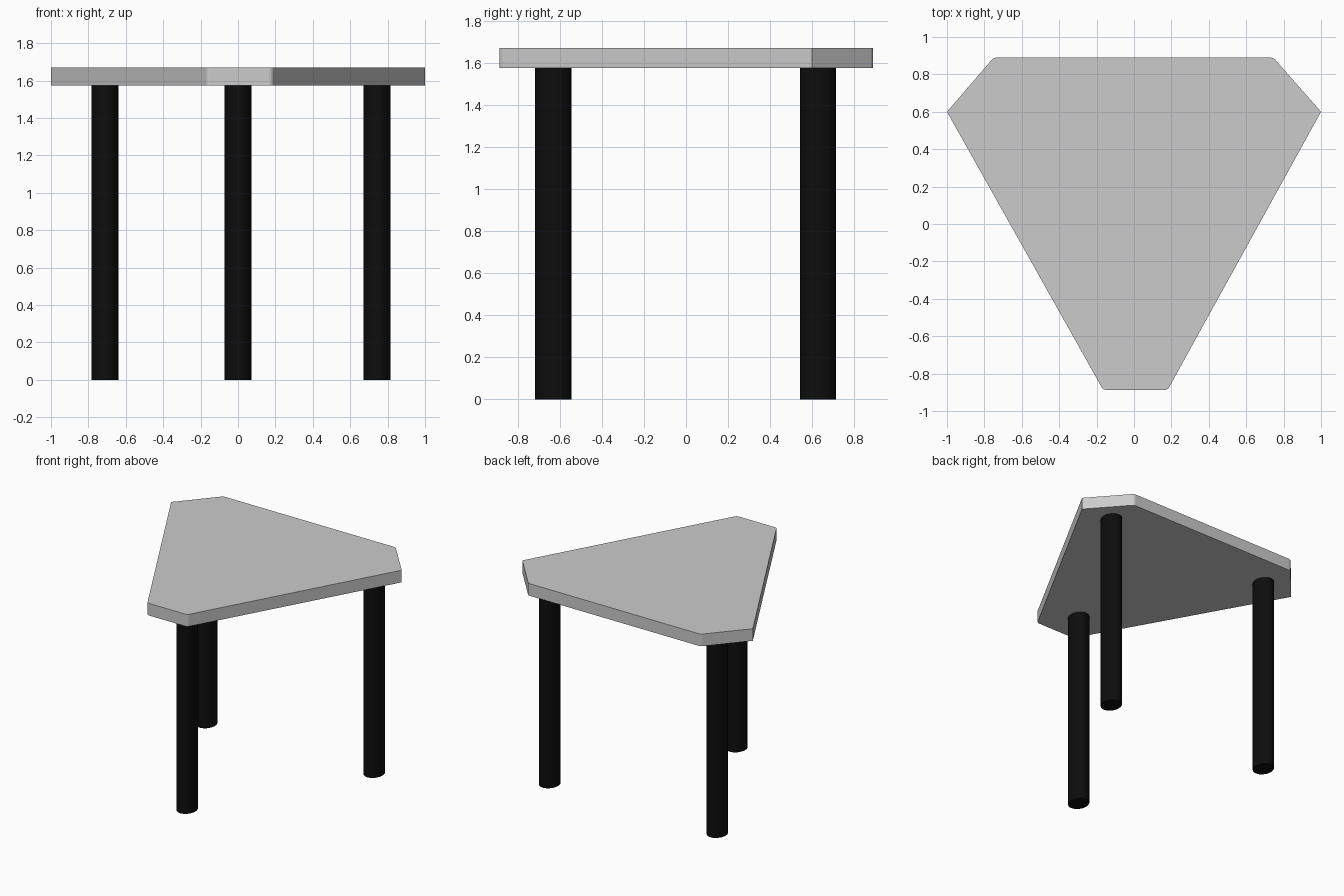
import bpy, bmesh

if "Cube" in bpy.data.objects:
    bpy.data.objects.remove(bpy.data.objects["Cube"])

TOP_LOW, TOP_HIGH = 1.575, 1.67

# Tabletop: six-sided slab, four of its corners very slightly rounded
outline = [(-0.165, -0.887), (0.18, -0.887), (1.0, 0.6),
           (0.745, 0.89), (-0.75, 0.89), (-1.0, 0.6)]
bm = bmesh.new()
face = bm.faces.new([bm.verts.new((x, y, TOP_LOW)) for x, y in outline])
rounded = [v for v in face.verts if abs(v.co.x) < 0.9]
bmesh.ops.bevel(bm, geom=rounded, offset=0.014, segments=2, profile=0.5,
                affect='VERTICES')
extruded = bmesh.ops.extrude_face_region(bm, geom=bm.faces[:])
verts = [g for g in extruded["geom"] if isinstance(g, bmesh.types.BMVert)]
bmesh.ops.translate(bm, verts=verts, vec=(0, 0, TOP_HIGH - TOP_LOW))
bmesh.ops.recalc_face_normals(bm, faces=bm.faces[:])
mesh = bpy.data.meshes.new("tabletop")
bm.to_mesh(mesh)
bm.free()
bpy.context.collection.objects.link(bpy.data.objects.new("tabletop", mesh))

# Legs: three black, slightly oval columns
black = bpy.data.materials.new("black")
black.diffuse_color = (0.004, 0.004, 0.004, 1)
black.use_nodes = True
black.node_tree.nodes["Principled BSDF"].inputs["Base Color"].default_value = black.diffuse_color


def leg(name, x, y):
    bpy.ops.mesh.primitive_cylinder_add(vertices=32, radius=1, depth=TOP_LOW,
                                        location=(x, y, TOP_LOW / 2))
    obj = bpy.context.object
    obj.name = name
    obj.scale = (0.072, 0.086, 1)
    bpy.ops.object.transform_apply(location=False, rotation=False, scale=True)
    bpy.ops.object.shade_smooth_by_angle()
    obj.data.materials.append(black)


leg("front_leg", 0.0, -0.631)
leg("back_left_leg", -0.711, 0.627)
leg("back_right_leg", 0.743, 0.627)
